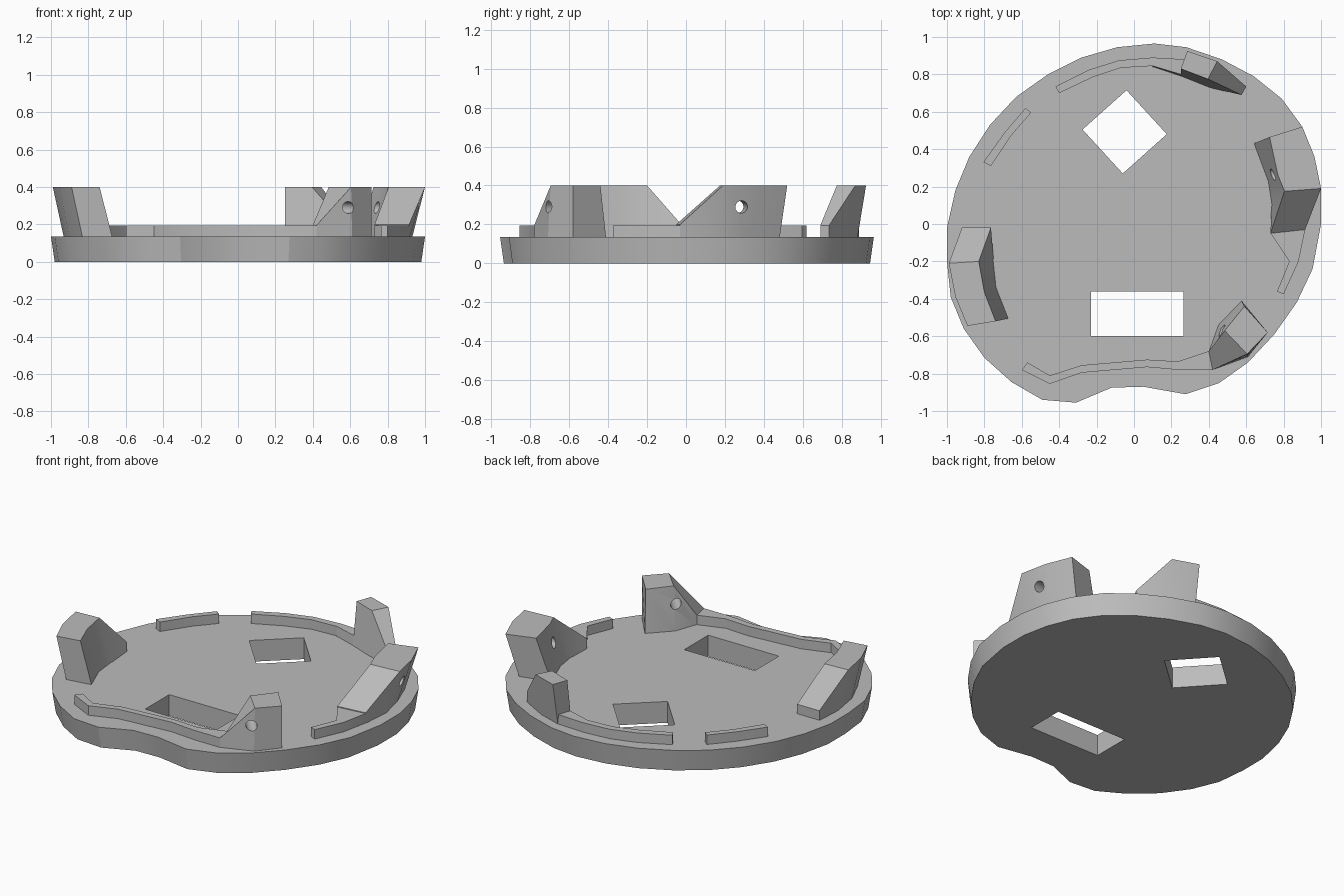
import bpy, bmesh, math
from mathutils import Vector

old = bpy.data.objects.get("Cube")
if old:
    bpy.data.objects.remove(old, do_unlink=True)

DECK, RIM, TOP = 0.135, 0.195, 0.4   # heights of the plate, the low ribs and the clips
ROOT = DECK - 0.01                   # parts sink slightly into the plate

grey = bpy.data.materials.new("plain_grey")
grey.use_nodes = True
grey.diffuse_color = (0.5, 0.5, 0.5, 1)
grey.node_tree.nodes["Principled BSDF"].inputs["Base Color"].default_value = grey.diffuse_color


def finish(name, bm):
    bmesh.ops.recalc_face_normals(bm, faces=bm.faces)
    mesh = bpy.data.meshes.new(name)
    bm.to_mesh(mesh)
    bm.free()
    mesh.materials.append(grey)
    obj = bpy.data.objects.new(name, mesh)
    bpy.context.collection.objects.link(obj)
    return obj


def loft(name, rings):
    """Skin a closed solid through rings with equal point counts."""
    bm = bmesh.new()
    loops = [[bm.verts.new(p) for p in ring] for ring in rings]
    for a, b in zip(loops, loops[1:]):
        for i in range(len(a)):
            j = (i + 1) % len(a)
            bm.faces.new((a[i], a[j], b[j], b[i]))
    bm.faces.new(loops[0])
    bm.faces.new(loops[-1])
    return finish(name, bm)


def prism(name, points, low, high, base_scale=1.0):
    return loft(name, [[(x * base_scale, y * base_scale, low) for x, y in points],
                       [(x, y, high) for x, y in points]])


def rib(name, inner, outer):
    """Low wall between an inner and an outer path."""
    return loft(name, [[(*i, ROOT), (*i, RIM), (*o, RIM), (*o, ROOT)]
                       for i, o in zip(inner, outer)])


def clip(name, stations):
    """Leaning block: foot inside, top inside, top outside, foot outside, top height."""
    return loft(name, [[(*a, ROOT), (*b, z), (*c, z), (*d, ROOT)]
                       for a, b, c, d, z in stations])


def cut(obj, cutter):
    cutter.hide_render = True
    mod = obj.modifiers.new("cut", "BOOLEAN")
    mod.operation, mod.solver, mod.object = "DIFFERENCE", "EXACT", cutter
    bpy.context.view_layer.objects.active = obj
    bpy.ops.object.modifier_apply(modifier=mod.name)
    bpy.data.objects.remove(cutter, do_unlink=True)


def drill(obj, centre, direction):
    bm = bmesh.new()
    bmesh.ops.create_cone(bm, cap_ends=True, segments=16, radius1=0.032, radius2=0.032, depth=0.7)
    turn = Vector(direction).to_track_quat("Z", "Y").to_matrix()
    bmesh.ops.rotate(bm, verts=bm.verts, matrix=turn)
    bmesh.ops.translate(bm, verts=bm.verts, vec=centre)
    cut(obj, finish("drill", bm))


# Round plate with a shallow notch at the front and a flared side
outline = [(.11, .965), (.28, .945), (.47, .88), (.64, .79), (.79, .67), (.9, .52), (.965, .36),
           (1, .19), (1, 0), (.955, -.24), (.87, -.42), (.75, -.59), (.61, -.74), (.455, -.85),
           (.275, -.91), (.05, -.87), (-.12, -.875), (-.31, -.955), (-.49, -.94), (-.655, -.845),
           (-.8, -.715), (-.91, -.56), (-.98, -.39), (-1, -.2), (-1, -.02), (-.955, .18),
           (-.88, .36), (-.77, .53), (-.63, .68), (-.46, .8), (-.28, .89), (-.09, .945)]
plate = prism("base_plate", outline, 0, DECK, base_scale=0.98)
cut(plate, prism("slot", [(-.23, -.6), (.265, -.6), (.265, -.36), (-.23, -.36)], -1, 1))
cut(plate, prism("diamond", [(-.04, .715), (.175, .48), (-.06, .27), (-.275, .505)], -1, 1))

# Low ribs along the rim
ribs = [
    rib("back_rib",
        [(-.4, .7), (-.22, .785), (-.07, .835), (.1, .845), (.27, .835)],
        [(-.42, .735), (-.24, .825), (-.08, .875), (.1, .89), (.28, .88)]),
    rib("back_right_rib",
        [(-.55, .595), (-.655, .475), (-.765, .31)],
        [(-.58, .62), (-.695, .485), (-.805, .33)]),
    rib("left_rib",
        [(.73, -.05), (.83, -.2), (.765, -.36)],
        [(.915, -.03), (.88, -.2), (.8, -.375)]),
    rib("front_rib",
        [(-.57, -.74), (-.45, -.81), (-.28, -.755), (.07, -.725), (.235, -.735), (.4, -.68)],
        [(-.6, -.78), (-.45, -.855), (-.28, -.795), (.07, -.765), (.24, -.78), (.42, -.78)]),
]

# Tall clips that lean outward, each with a ramped end
left_clip = clip("left_clip", [
    ((.64, .43), (.725, .465), (.9, .52), (.83, .48), TOP),
    ((.715, .23), (.77, .26), (.965, .36), (.89, .32), TOP),
    ((.735, .1), (.805, .175), (1, .19), (.93, .15), TOP),
    ((.73, -.05), (.73, -.05), (.915, -.03), (.915, -.03), RIM + 0.005)])
right_clip = clip("right_clip", [
    ((-.67, -.505), (-.74, -.52), (-.89, -.545), (-.83, -.53), TOP),
    ((-.735, -.34), (-.8, -.365), (-.955, -.39), (-.9, -.37), TOP),
    ((-.75, -.2), (-.83, -.2), (-.99, -.21), (-.93, -.19), TOP),
    ((-.765, -.02), (-.765, -.02), (-.92, -.02), (-.92, -.02), RIM)])
back_clip = clip("back_clip", [
    ((.25, .79), (.25, .83), (.285, .925), (.28, .88), TOP),
    ((.4, .73), (.395, .775), (.445, .87), (.43, .83), TOP),
    ((.575, .69), (.575, .69), (.6, .735), (.6, .735), RIM)])
back_clip_toe = clip("back_clip_toe", [
    ((.1, .84), (.1, .845), (.1, .885), (.1, .885), RIM),
    ((.25, .79), (.25, .8), (.28, .88), (.28, .88), RIM)])
front_clip = clip("front_clip", [
    ((.4, -.68), (.4, -.68), (.42, -.78), (.42, -.78), RIM),
    ((.45, -.54), (.485, -.57), (.605, -.695), (.61, -.71), TOP),
    ((.575, -.41), (.59, -.44), (.715, -.58), (.715, -.58), TOP)])

# Screw holes
drill(left_clip, (.85, .275, .29), (1, .1, 0))
drill(front_clip, (.54, -.65, .29), (-.7, .8, 0))

# Smooth shading that keeps edges sharp
bpy.ops.object.select_all(action="DESELECT")
for obj in [plate, left_clip, right_clip, back_clip, back_clip_toe, front_clip, *ribs]:
    obj.select_set(True)
bpy.context.view_layer.objects.active = plate
bpy.ops.object.shade_smooth_by_angle(angle=math.radians(25))
